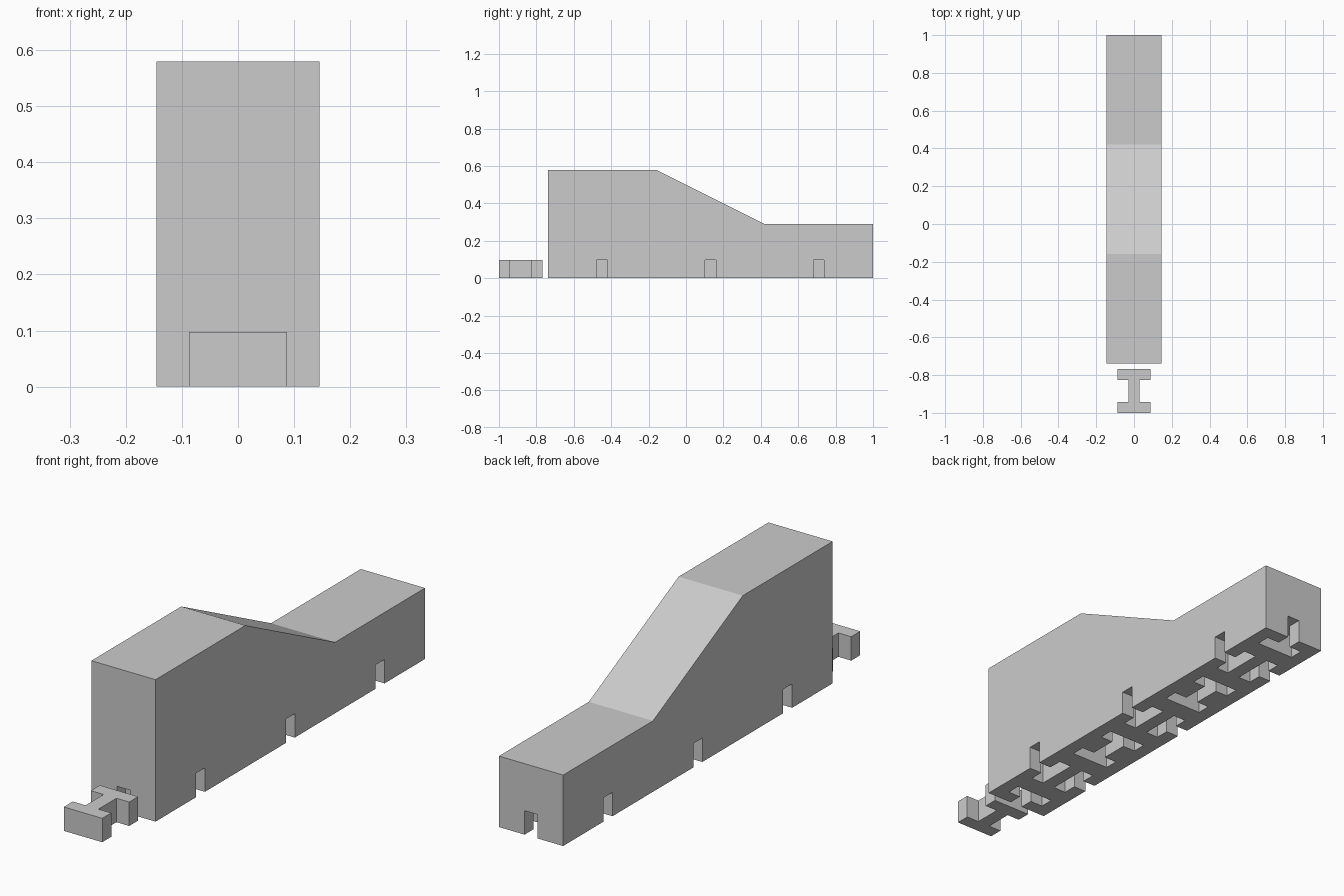
import bpy, bmesh
from mathutils import Vector

if "Cube" in bpy.data.objects:
    bpy.data.objects.remove(bpy.data.objects["Cube"])

U = 2 / 6.9            # one module of the block system
H = U / 3 + 0.001      # height of connector and sockets
Y0 = -1 + 0.9 * U      # front face of the block


def add_prism(bm, points, offset):
    """Extrude a flat polygon along the offset vector."""
    face = bm.faces.new([bm.verts.new(p) for p in points])
    ext = bmesh.ops.extrude_face_region(bm, geom=[face])
    verts = [g for g in ext["geom"] if isinstance(g, bmesh.types.BMVert)]
    bmesh.ops.translate(bm, verts=verts, vec=Vector(offset))


def to_object(bm, name):
    bmesh.ops.recalc_face_normals(bm, faces=bm.faces)
    mesh = bpy.data.meshes.new(name)
    bm.to_mesh(mesh)
    bm.free()
    obj = bpy.data.objects.new(name, mesh)
    bpy.context.collection.objects.link(obj)
    return obj


def add_clip(bm, cx, cy, z0, z1, sideways=False):
    """I-shaped prism, its stem along y, or along x when sideways."""
    half = [(-.3, -.4), (.3, -.4), (.3, -.2), (.1, -.2), (.1, .2), (.3, .2)]
    outline = half + [(-.3, .4), (-.3, .2), (-.1, .2), (-.1, -.2), (-.3, -.2)]
    outline = half + [(-x, -y) for x, y in half]
    if sideways:
        outline = [(y, x) for x, y in outline]
    add_prism(bm, [(cx + x * U, cy + y * U, z0) for x, y in outline], (0, 0, z1 - z0))


# Wedge block: side profile extruded across x
bm = bmesh.new()
profile = [(0, 0), (6, 0), (6, 1), (4, 1), (2, 2), (0, 2)]
add_prism(bm, [(-U / 2, Y0 + y * U, z * U) for y, z in profile], (U, 0, 0))
block = to_object(bm, "sloped_block")

# Sockets: clip shapes along the centre line and on both long sides
bm = bmesh.new()
for i in range(4):
    add_clip(bm, 0, Y0 + 2 * i * U, -0.1, H)
for i in range(3):
    for side in (-1, 1):
        add_clip(bm, side * U / 2, Y0 + (2 * i + 1) * U, -0.1, H, True)
cutter = to_object(bm, "socket_cutter")
cutter.hide_render = True

mod = block.modifiers.new("sockets", 'BOOLEAN')
mod.operation = 'DIFFERENCE'
mod.solver = 'EXACT'
mod.object = cutter
bpy.context.view_layer.objects.active = block
bpy.ops.object.modifier_apply(modifier=mod.name)
bpy.data.objects.remove(cutter)

# Loose connector clip in front of the block
bm = bmesh.new()
add_clip(bm, 0, -1 + 0.4 * U, 0, H)
to_object(bm, "connector_clip")
